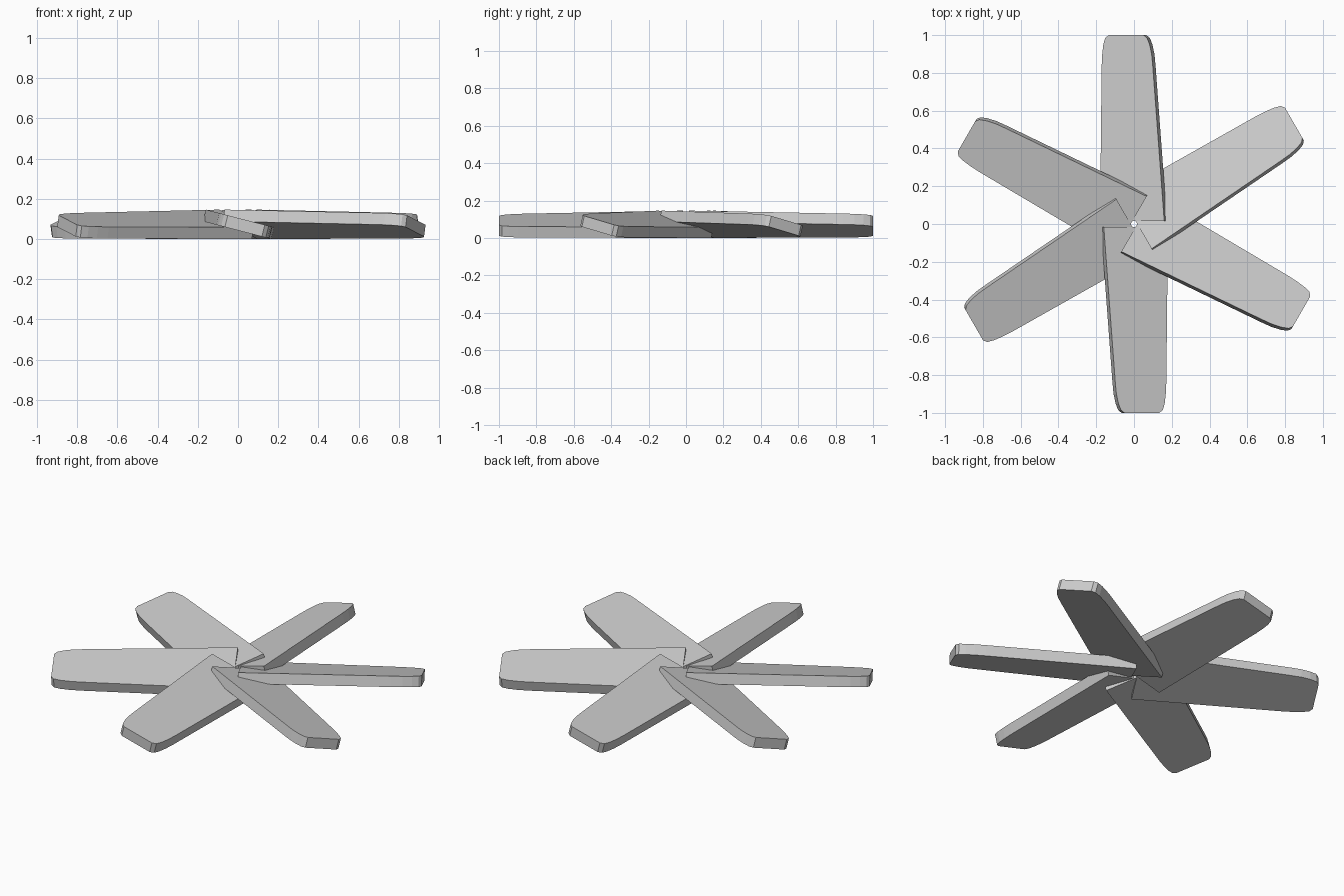
import bpy, bmesh
from math import radians
from mathutils import Matrix

if "Cube" in bpy.data.objects:
    bpy.data.objects.remove(bpy.data.objects["Cube"])

TILT, THICK, BLADES = radians(-14.5), 0.06, 6

# Flat outline of one blade pointing to +y (square root, tapered, rounded tip)
OUTLINE = [
    (-0.178, 0.015), (0.173, 0.015), (0.110, 0.84), (0.104, 0.90),
    (0.093, 0.95), (0.079, 0.985), (0.060, 1.0), (-0.130, 1.0),
    (-0.150, 0.985), (-0.160, 0.95), (-0.166, 0.90), (-0.169, 0.84),
]


def make_blade(name, turn):
    bm = bmesh.new()
    base = bm.faces.new([bm.verts.new((x, y, -THICK / 2)) for x, y in OUTLINE])
    top = bmesh.ops.extrude_face_region(bm, geom=[base], use_keep_orig=True)["geom"]
    bmesh.ops.translate(bm, vec=(0, 0, THICK),
                        verts=[g for g in top if isinstance(g, bmesh.types.BMVert)])
    # pitch the blade, rest its lowest edge on the ground, turn it round the centre
    bm.transform(Matrix.Rotation(TILT, 4, 'Y'))
    low = min(v.co.z for v in bm.verts)
    bm.transform(Matrix.Rotation(turn, 4, 'Z') @ Matrix.Translation((0, 0, -low)))
    bmesh.ops.recalc_face_normals(bm, faces=bm.faces[:])
    mesh = bpy.data.meshes.new(name)
    bm.to_mesh(mesh)
    bm.free()
    bpy.context.collection.objects.link(bpy.data.objects.new(name, mesh))


# Six pitched fan blades
for i in range(BLADES):
    make_blade(f"fan_blade_{i + 1}", radians(360 / BLADES * i))
